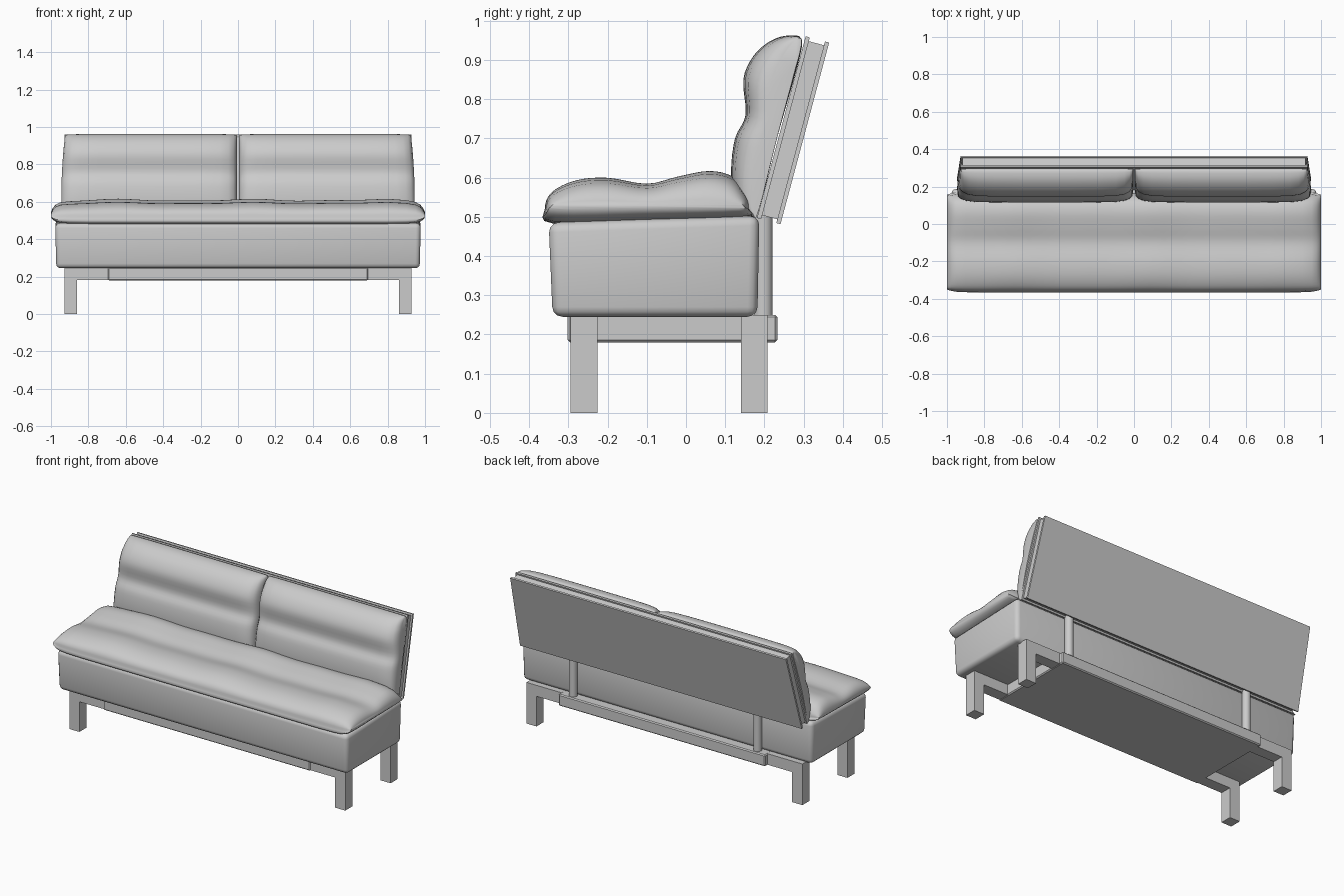
import bpy, bmesh, math
from mathutils import Vector

if "Cube" in bpy.data.objects:
    bpy.data.objects.remove(bpy.data.objects["Cube"])


def finish(name, bm, angle=35):
    bmesh.ops.recalc_face_normals(bm, faces=bm.faces)
    me = bpy.data.meshes.new(name)
    bm.to_mesh(me)
    bm.free()
    ob = bpy.data.objects.new(name, me)
    bpy.context.collection.objects.link(ob)
    bpy.ops.object.select_all(action='DESELECT')
    ob.select_set(True)
    bpy.context.view_layer.objects.active = ob
    bpy.ops.object.shade_smooth_by_angle(angle=math.radians(angle))
    return ob


def hexa(name, corners, bevel=0.0, segs=1):
    """Box from 8 corners (bottom loop of 4, then top loop of 4)."""
    bm = bmesh.new()
    v = [bm.verts.new(c) for c in corners]
    for f in ((0, 1, 2, 3), (4, 5, 6, 7), (0, 1, 5, 4),
              (1, 2, 6, 5), (2, 3, 7, 6), (3, 0, 4, 7)):
        bm.faces.new([v[i] for i in f])
    bmesh.ops.recalc_face_normals(bm, faces=bm.faces)
    if bevel:
        bmesh.ops.bevel(bm, geom=bm.edges[:], offset=bevel, segments=segs,
                        profile=0.5, affect='EDGES')
    return finish(name, bm)


def box(name, x0, x1, y0, y1, z0, z1, bevel=0.0, segs=1):
    ring = ((x0, y0), (x1, y0), (x1, y1), (x0, y1))
    return hexa(name, [(x, y, z) for z in (z0, z1) for x, y in ring], bevel, segs)


def spline(pts, n=4):
    """Closed Catmull-Rom curve through 2D points."""
    p = [Vector(q) for q in pts]
    out = []
    for i in range(len(p)):
        a, b, c, d = (p[(i + k) % len(p)] for k in (-1, 0, 1, 2))
        for j in range(n):
            t = j / n
            out.append(0.5 * (2 * b + (c - a) * t + (2 * a - 5 * b + 4 * c - d) * t * t
                              + (3 * b - a - 3 * c + d) * t ** 3))
    return out


def loft(name, rings):
    bm = bmesh.new()
    loops = [[bm.verts.new(co) for co in r] for r in rings]
    n = len(loops[0])
    for a, b in zip(loops, loops[1:]):
        for i in range(n):
            j = (i + 1) % n
            bm.faces.new((a[i], a[j], b[j], b[i]))
    bm.faces.new(loops[0])
    bm.faces.new(loops[-1])
    return finish(name, bm, 50)


# Upholstered seat base, top sloping slightly up to the back
hexa("seat_base", [(-0.972, -0.34, 0.245), (0.972, -0.34, 0.245),
                   (0.972, 0.182, 0.245), (-0.972, 0.182, 0.245),
                   (-0.977, -0.35, 0.485), (0.977, -0.35, 0.485),
                   (0.977, 0.187, 0.503), (-0.977, 0.187, 0.503)], 0.025, 3)

# Seat cushion: wavy cross-section, pinched at both ends
seat_prof = spline([(-0.34, 0.483), (-0.36, 0.52), (-0.342, 0.56), (-0.28, 0.588),
                    (-0.2, 0.594), (-0.1, 0.58), (-0.02, 0.597), (0.06, 0.61),
                    (0.12, 0.596), (0.155, 0.555), (0.163, 0.52), (0.15, 0.497),
                    (-0.1, 0.488)])
ends = [(1.0, 0.94, 0.22), (0.99, 0.955, 0.5), (0.975, 0.97, 0.72),
        (0.95, 0.985, 0.88), (0.9, 0.995, 0.96)]
stations = ([(-x, a, b) for x, a, b in ends]
            + [(-0.8 + 0.08 * i, 1, 1) for i in range(21)] + ends[::-1])
rings = []
for x, sy, sz in stations:
    wave = 1 + 0.05 * math.sin(9 * x + 1) + 0.03 * math.sin(17 * x)
    rings.append([(x, -0.1 + (p.x + 0.1) * sy,
                   0.527 + (p.y - 0.527) * sz * (wave if p.y > 0.54 else 1))
                  for p in seat_prof])
loft("seat_cushion", rings)

# Two back cushions, thinning toward the back board at their sides
back_prof = spline([(0.155, 0.51), (0.122, 0.55), (0.115, 0.62), (0.125, 0.70),
                    (0.152, 0.76), (0.146, 0.85), (0.172, 0.91), (0.215, 0.948),
                    (0.26, 0.962), (0.295, 0.952), (0.283, 0.88), (0.232, 0.7),
                    (0.185, 0.515)])
base, axis = Vector((0.185, 0.515)), Vector((0.11, 0.437)).normalized()
profile = [(0.0, 0.35), (0.006, 0.58), (0.02, 0.76), (0.05, 0.89), (0.1, 0.96),
           (0.2, 0.99), (0.35, 1), (0.5, 1), (0.65, 1), (0.8, 0.99), (0.9, 0.96),
           (0.95, 0.89), (0.98, 0.76), (0.994, 0.62), (1.0, 0.4)]
for side, label in ((-1, "left"), (1, "right")):
    rings = []
    for t, s in profile:
        ring = []
        for p in back_prof:
            foot = base + axis * (p - base).dot(axis)
            q = foot + (p - foot) * s
            outer = 0.945 - 0.02 * max(0, (q.y - 0.6) / 0.36) ** 2
            ring.append((side * (0.005 + t * (outer - 0.005)), q.x,
                         q.y - 0.008 * (1 - s) * (q.y > 0.9)))
        rings.append(ring)
    loft(label + "_back_cushion", rings)

# Leaning back board: two thin sheets around a recessed core
lo, hi = Vector((0.181, 0.497)), Vector((0.305, 0.96))
along = (hi - lo).normalized()
normal = Vector((along.y, -along.x))


def sheet(name, d0, d1, inset):
    corners = []
    for d in (d0, d1):
        a = lo + normal * d + along * inset
        b = hi + normal * d - along * inset
        w0, w1 = 0.947 - inset, 0.927 - inset
        corners += [(-w0, a.x, a.y), (w0, a.x, a.y), (w1, b.x, b.y), (-w1, b.x, b.y)]
    hexa(name, corners)


sheet("back_board_front", 0.0, 0.011, 0)
sheet("back_board_core", 0.011, 0.051, 0.01)
sheet("back_board_rear", 0.051, 0.062, 0)

# Underframe slab between the legs
box("underframe", -0.695, 0.695, -0.302, 0.233, 0.18, 0.25, 0.006)

# Legs with their brackets, and the posts that carry the back board
for sx, side in ((-1, "left"), (1, "right")):
    for y0, y1, end in ((-0.295, -0.225, "front"), (0.14, 0.208, "rear")):
        xs = sorted((sx * 0.86, sx * 0.928))
        box(f"{end}_{side}_leg", *xs, y0, y1, 0, 0.25)
        xs = sorted((sx * 0.69, sx * 0.86))
        box(f"{end}_{side}_bracket", *xs, y0, y1, 0.183, 0.25)
    bm = bmesh.new()
    bmesh.ops.create_cone(bm, cap_ends=True, segments=24, radius1=0.024,
                          radius2=0.024, depth=0.29)
    bmesh.ops.translate(bm, verts=bm.verts, vec=(sx * 0.62, 0.197, 0.385))
    finish(side + "_post", bm)
